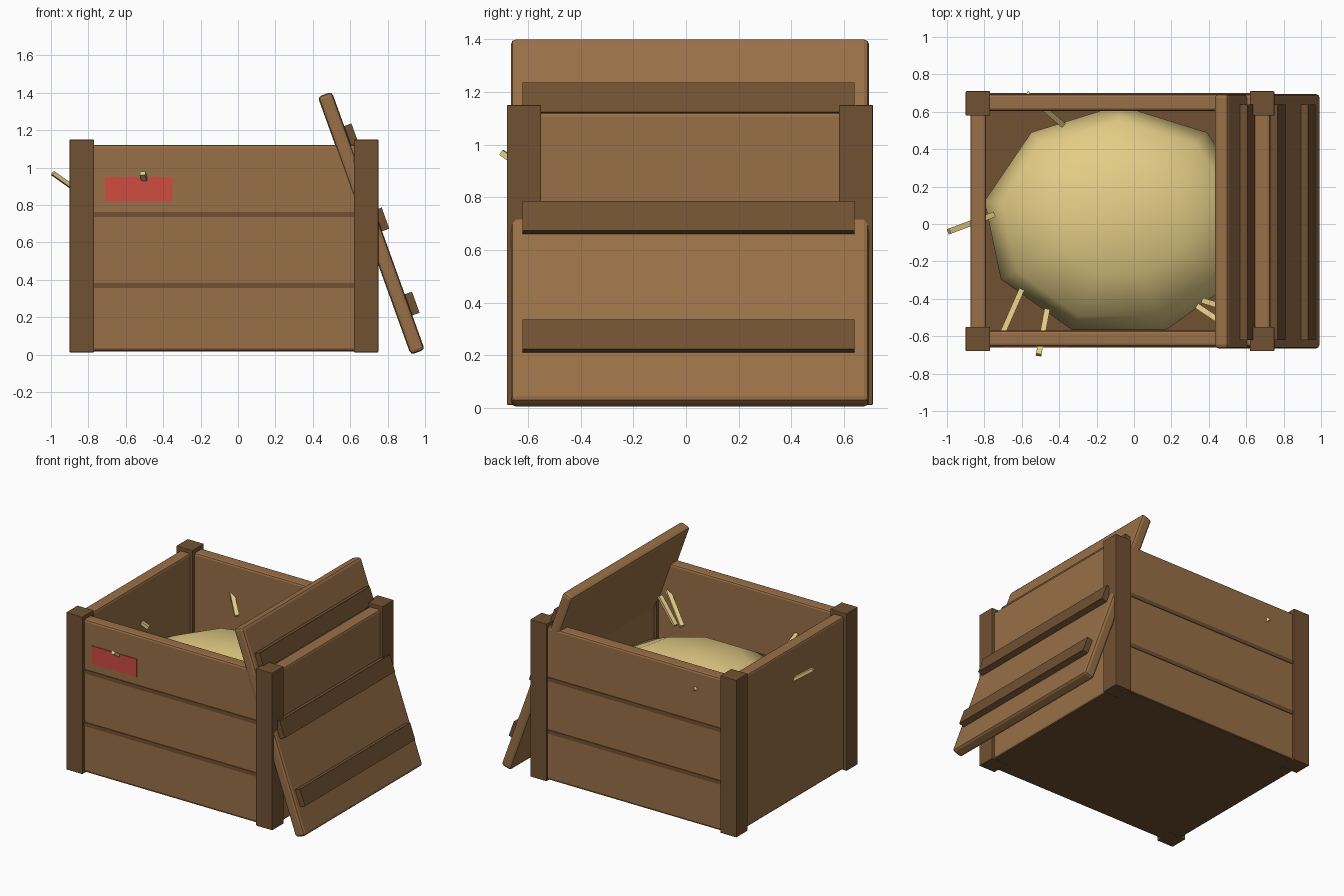
import bpy, bmesh, math
from mathutils import Vector, Matrix

if "Cube" in bpy.data.objects:
    bpy.data.objects.remove(bpy.data.objects["Cube"])


def material(name, rgb):
    m = bpy.data.materials.new(name)
    lin = [(c / 255 / 12.92) if c < 11 else ((c / 255 + 0.055) / 1.055) ** 2.4 for c in rgb]
    m.diffuse_color = (*lin, 1)
    m.use_nodes = True
    m.node_tree.nodes["Principled BSDF"].inputs["Base Color"].default_value = m.diffuse_color
    return m


WOOD = material("wood", (153, 112, 71))
DARK = material("dark_wood", (113, 81, 50))
STRAW = material("straw", (228, 205, 134))
RED = material("red_label", (207, 76, 64))


def finish(name, bm, mat, matrix=None, bevel=0.0, smooth=False):
    mesh = bpy.data.meshes.new(name)
    bm.to_mesh(mesh)
    bm.free()
    mesh.materials.append(mat)
    ob = bpy.data.objects.new(name, mesh)
    bpy.context.collection.objects.link(ob)
    if matrix:
        ob.matrix_world = matrix
    if bevel:
        mod = ob.modifiers.new("bevel", 'BEVEL')
        mod.width = bevel
        mod.segments = 2
    if smooth:
        mesh.polygons.foreach_set("use_smooth", [True] * len(mesh.polygons))
    return ob


def box(name, lo, hi, mat, matrix=None, bevel=0.0):
    """Box between two corners, optionally moved by a matrix."""
    lo, hi = Vector(lo), Vector(hi)
    bm = bmesh.new()
    bmesh.ops.create_cube(bm, size=1)
    bmesh.ops.scale(bm, vec=hi - lo, verts=bm.verts)
    bmesh.ops.translate(bm, vec=(lo + hi) / 2, verts=bm.verts)
    return finish(name, bm, mat, matrix, bevel)


# Corner posts
for x in (-0.90, 0.62):
    for y in (-0.68, 0.58):
        box("corner_post", (x, y, 0.012), (x + 0.13, y + 0.13, 1.15), DARK, bevel=0.004)

# Walls and floor
box("front_wall", (-0.86, -0.655, 0.02), (0.71, -0.57, 1.122), WOOD, bevel=0.015)
box("back_wall", (-0.86, 0.605, 0.02), (0.71, 0.695, 1.122), WOOD, bevel=0.015)
box("left_wall", (-0.875, -0.62, 0.02), (-0.79, 0.65, 1.122), WOOD, bevel=0.015)
box("right_wall", (0.64, -0.62, 0.02), (0.73, 0.65, 1.122), WOOD, bevel=0.015)
box("floor", (-0.865, -0.645, 0.018), (0.72, 0.685, 0.08), DARK)

# Dark plank seams on the front and back
for z in (0.355, 0.735):
    box("front_seam", (-0.78, -0.66, z), (0.63, -0.652, z + 0.028), DARK)
    box("back_seam", (-0.78, 0.692, z), (0.63, 0.70, z + 0.028), DARK)

# Plain red label
box("label", (-0.71, -0.661, 0.82), (-0.35, -0.653, 0.95), RED)

# Lid leaning on the right side, with three battens
lean = Matrix.Translation((0.7125, 0.015, 0.7025)) @ Matrix.Rotation(math.radians(-19.8), 4, 'Y')
box("lid", (-0.04, -0.68, -0.733), (0.04, 0.68, 0.733), WOOD, lean, bevel=0.02)
for s in (-0.478, 0, 0.478):
    box("lid_batten", (0.03, -0.635, s - 0.06), (0.081, 0.625, s + 0.06), DARK, lean)

# Rounded heap of straw
bm = bmesh.new()
bmesh.ops.create_uvsphere(bm, u_segments=9, v_segments=6, radius=1)
bmesh.ops.scale(bm, vec=(0.73, 0.62, 0.33), verts=bm.verts)
finish("straw_heap", bm, STRAW, Matrix.Translation((-0.08, 0.015, 0.55)), smooth=True)

# Loose straws: inner end, outer end
for a, b in (
    ((-0.75, 0.05, 0.80), (-0.99, -0.04, 0.97)),
    ((-0.465, -0.46, 0.80), (-0.51, -0.70, 0.97)),
    ((-0.60, -0.35, 0.94), (-0.71, -0.60, 0.99)),
    ((-0.38, 0.53, 0.80), (-0.57, 0.695, 1.00)),
    ((0.34, -0.44, 0.77), (0.55, -0.58, 0.92)),
    ((0.37, -0.41, 0.78), (0.53, -0.46, 0.93)),
):
    a, b = Vector(a), Vector(b)
    place = Matrix.Translation((a + b) / 2) @ (b - a).to_track_quat('Y', 'Z').to_matrix().to_4x4()
    h = (b - a).length / 2
    box("loose_straw", (-0.015, -h, -0.011), (0.015, h, 0.011), STRAW, place)
